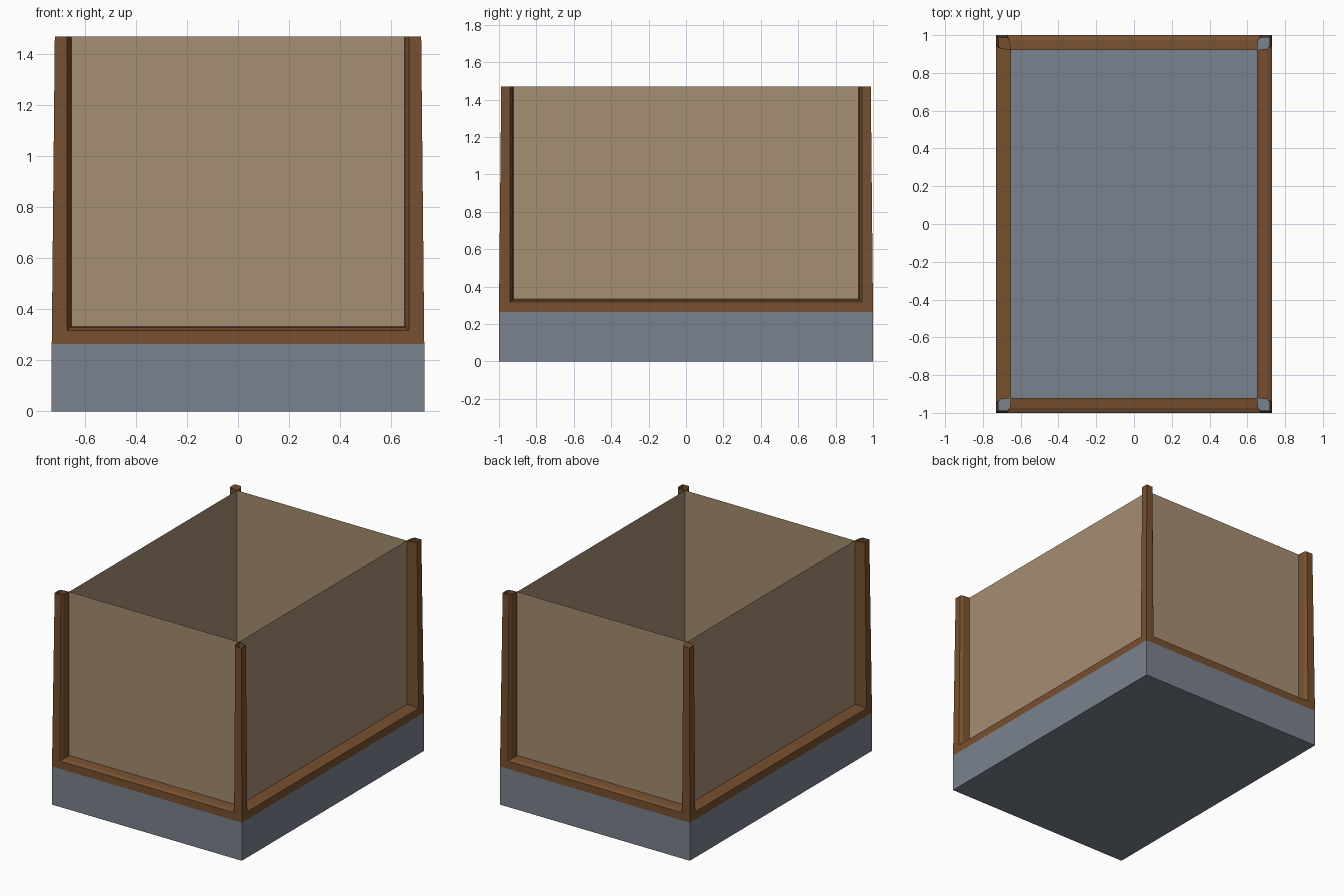
import bpy

if "Cube" in bpy.data.objects:
    bpy.data.objects.remove(bpy.data.objects["Cube"])

IX, IY = 0.652, 0.922            # wall plane distances from the centre
Z0, Z1 = 0.265, 1.47             # top of base, top of walls


def material(name, rgb):
    m = bpy.data.materials.new(name)
    lin = [((c / 255 + 0.055) / 1.055) ** 2.4 for c in rgb]
    m.diffuse_color = (*lin, 1)
    m.use_nodes = True
    m.node_tree.nodes["Principled BSDF"].inputs["Base Color"].default_value = m.diffuse_color
    return m


STONE = material("blue grey stone", (123, 130, 142))
WOOD = material("brown wood", (119, 80, 47))
PLASTER = material("tan panel", (166, 142, 114))


def add(name, verts, faces, mat):
    me = bpy.data.meshes.new(name)
    me.from_pydata(verts, [], faces)
    me.materials.append(mat)
    me.update()
    ob = bpy.data.objects.new(name, me)
    bpy.context.collection.objects.link(ob)
    return ob


# Stone base block
bpy.ops.mesh.primitive_cube_add(size=1, location=(0, 0, Z0 / 2))
base = bpy.context.object
base.name = "stone_base"
base.scale = (1.46, 2, Z0)
base.data.materials.append(STONE)


# Corner posts: hollow tapered tubes, open on top except the back left one
def post_ring(e, z, sx, sy):
    plan = [(0, 0), (.053, .006), (e, .018), (e, e), (.018, e), (.006, .053)]
    if sx * sy < 0:
        plan.reverse()
    return [(sx * (IX + a), sy * (IY + b), z) for a, b in plan]


for sx, side in ((-1, "left"), (1, "right")):
    for sy, end in ((-1, "front"), (1, "back")):
        verts = post_ring(.078, Z0, sx, sy) + post_ring(.066, Z1, sx, sy)
        faces = [(i, (i + 1) % 6, (i + 1) % 6 + 6, i + 6) for i in range(6)]
        if (sx, sy) == (-1, 1):
            faces.append(tuple(range(6, 12)))
        add(f"{end}_{side}_post", verts, faces, WOOD)

# Sill profile: outward offset, height, overrun toward the posts
SILL = [(.078, Z0, .018), (.0775, .318, .018), (.053, .328, .006), (0, .333, 0)]

# Thin wall panel and stepped sill for each side
for name, (ox, oy), dist, half in (("front", (0, -1), IY, IX),
                                   ("back", (0, 1), IY, IX),
                                   ("left", (-1, 0), IX, IY),
                                   ("right", (1, 0), IX, IY)):
    tx, ty = -oy, ox             # direction along the wall

    def point(u, out, z):
        return (tx * u + ox * (dist + out), ty * u + oy * (dist + out), z)

    verts = [point(s * (half + e), out, z) for out, z, e in SILL for s in (-1, 1)]
    faces = [(2 * i, 2 * i + 1, 2 * i + 3, 2 * i + 2) for i in range(3)]
    add(name + "_sill", verts, faces, WOOD)

    corners = [(-half, Z0), (half, Z0), (half, Z1), (-half, Z1)]
    add(name + "_wall_panel", [point(u, 0, z) for u, z in corners],
        [(0, 1, 2, 3)], PLASTER)
